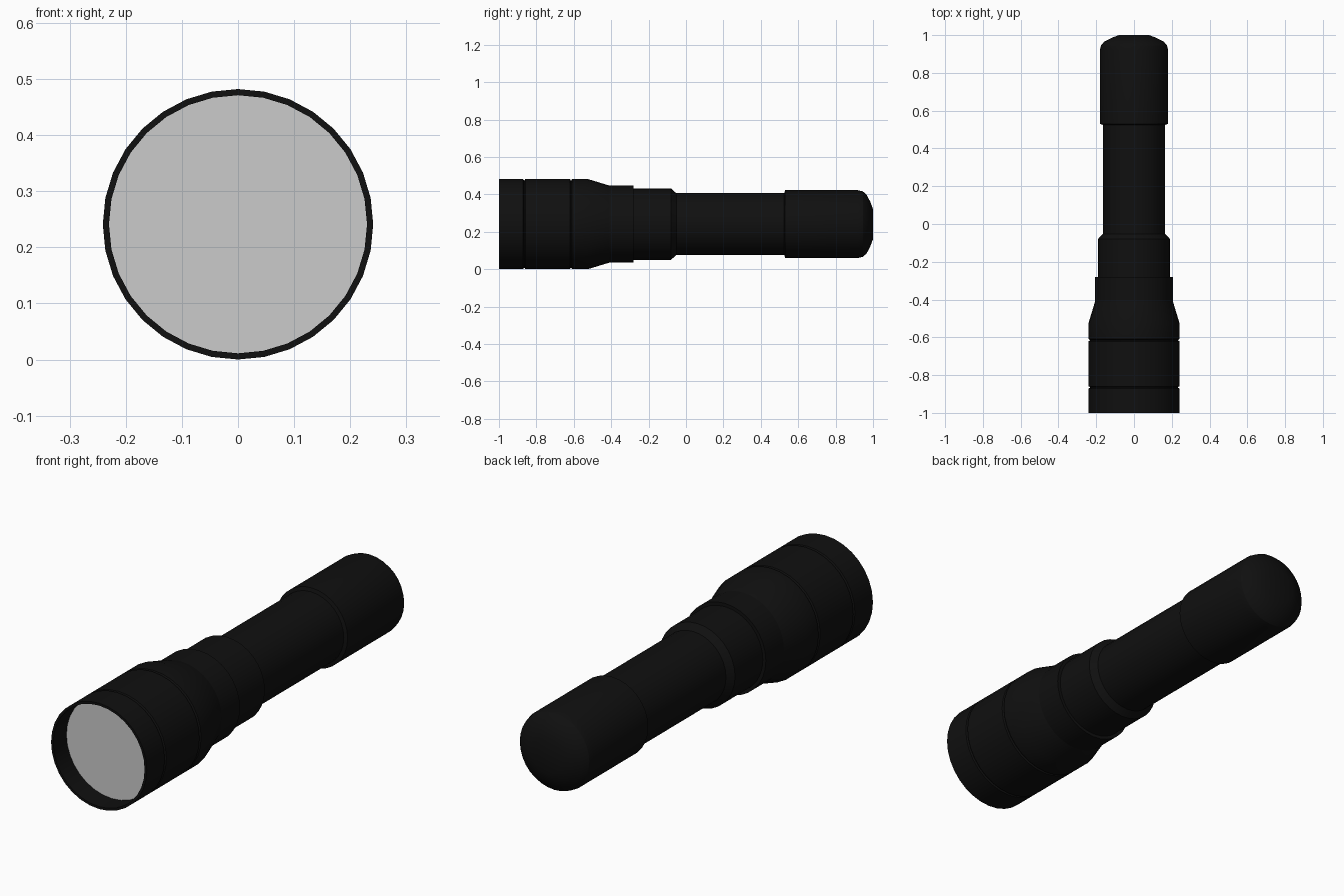
import bpy, bmesh, math

if "Cube" in bpy.data.objects:
    bpy.data.objects.remove(bpy.data.objects["Cube"])

SIDES = 32
R = 0.241          # largest radius, also the axis height

black = bpy.data.materials.new("black_metal")
black.diffuse_color = (0.005, 0.005, 0.005, 1)
black.use_nodes = True
black.node_tree.nodes["Principled BSDF"].inputs["Base Color"].default_value = black.diffuse_color


def lathe(name, profile, mat=None, cap_end=False):
    """Revolve (y, radius) points about the lengthwise axis."""
    bm = bmesh.new()
    rings = []
    for y, r in profile:
        ring = []
        for i in range(SIDES):
            a = 2 * math.pi * i / SIDES
            ring.append(bm.verts.new((r * math.sin(a), y, R + r * math.cos(a))))
        rings.append(ring)
    for a, b in zip(rings, rings[1:]):
        for i in range(SIDES):
            j = (i + 1) % SIDES
            bm.faces.new((a[i], a[j], b[j], b[i]))
    if cap_end:
        bm.faces.new(rings[-1])
    mesh = bpy.data.meshes.new(name)
    bm.normal_update()
    bm.to_mesh(mesh)
    bm.free()
    ob = bpy.data.objects.new(name, mesh)
    bpy.context.collection.objects.link(ob)
    if mat:
        mesh.materials.append(mat)
    bpy.ops.object.select_all(action='DESELECT')
    ob.select_set(True)
    bpy.context.view_layer.objects.active = ob
    bpy.ops.object.shade_smooth_by_angle(angle=math.radians(25))
    return ob


def groove(y, depth=0.007, half=0.006):
    return [(y - half, R), (y - half / 3, R - depth),
            (y + half / 3, R - depth), (y + half, R)]


# Head: recessed inner wall, rim, two grooves, taper to the neck
lathe("head", [(-0.905, 0.23), (-1.0, 0.23), (-1.0, R)]
      + groove(-0.865) + groove(-0.615)
      + [(-0.525, R), (-0.41, 0.206)], black)

# Neck and stepped collar
lathe("neck", [(-0.41, 0.206), (-0.28, 0.206), (-0.28, 0.191)], black)
lathe("collar", [(-0.28, 0.191), (-0.08, 0.191), (-0.052, 0.165)], black)

# Battery tube
lathe("tube", [(-0.052, 0.165), (0.525, 0.165)], black)

# Tail cap with rounded end
lathe("tail_cap", [(0.525, 0.165), (0.53, 0.181), (0.92, 0.181), (0.945, 0.175),
                   (0.965, 0.158), (0.985, 0.12), (1.0, 0.08)], black, cap_end=True)

# Lens set back inside the rim
bm = bmesh.new()
bm.faces.new([bm.verts.new((0.23 * math.sin(2 * math.pi * i / SIDES), -0.905,
                            R + 0.23 * math.cos(2 * math.pi * i / SIDES)))
              for i in reversed(range(SIDES))])
bm.normal_update()
if bm.verts and next(iter(bm.faces)).normal.y > 0:
    bmesh.ops.reverse_faces(bm, faces=bm.faces[:])
lens_mesh = bpy.data.meshes.new("lens")
bm.to_mesh(lens_mesh)
bm.free()
bpy.context.collection.objects.link(bpy.data.objects.new("lens", lens_mesh))

# Make all shell normals face outward
for ob in bpy.data.objects:
    if ob.name == "lens":
        continue
    bm = bmesh.new()
    bm.from_mesh(ob.data)
    f = max(bm.faces, key=lambda f: f.calc_center_median().z)
    f.normal_update()
    if f.normal.z < 0:
        bmesh.ops.reverse_faces(bm, faces=bm.faces[:])
    bm.to_mesh(ob.data)
    bm.free()
